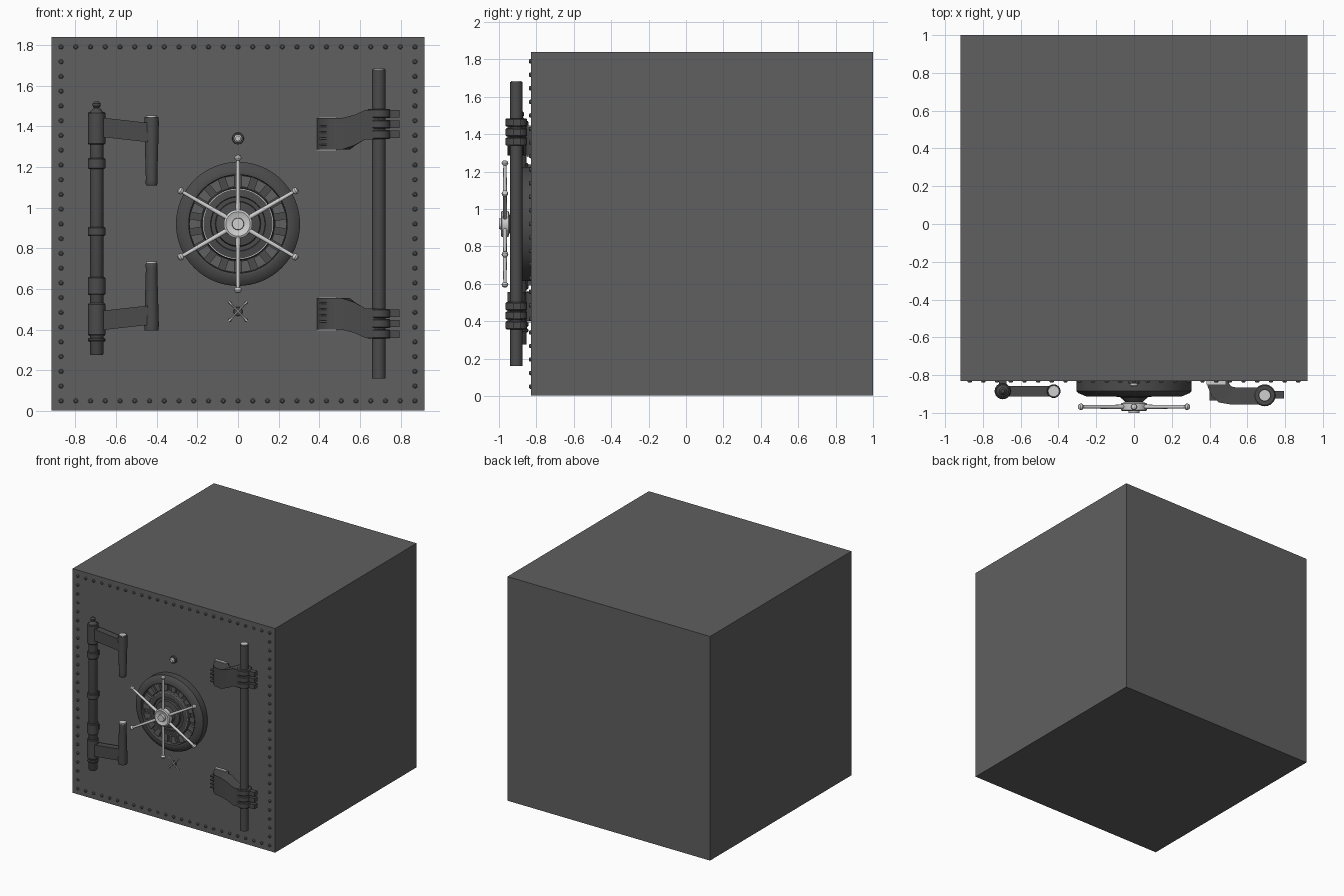
import bpy, bmesh, math
from mathutils import Matrix, Euler

if "Cube" in bpy.data.objects:
    bpy.data.objects.remove(bpy.data.objects["Cube"])

CZ = 0.92          # height of the door centre
FACE = -0.79       # y of the door's centre panel


def material(name, v):
    m = bpy.data.materials.new(name)
    m.diffuse_color = (v, v, v, 1)
    m.use_nodes = True
    m.node_tree.nodes["Principled BSDF"].inputs["Base Color"].default_value = m.diffuse_color
    return m


STEEL = material("grey steel", 0.115)
DARK = material("dark steel", 0.07)
SILVER = material("polished silver", 0.62)


def finish(name, bm, mat, angle=35):
    bmesh.ops.recalc_face_normals(bm, faces=bm.faces)
    me = bpy.data.meshes.new(name)
    bm.to_mesh(me)
    bm.free()
    me.materials.append(mat)
    me.shade_smooth()
    me.set_sharp_from_angle(angle=math.radians(angle))
    ob = bpy.data.objects.new(name, me)
    bpy.context.collection.objects.link(ob)
    return ob


def skin(bm, loops, caps=True, closed=False):
    """Join loops of points with quads."""
    rows = [[bm.verts.new(p) for p in lp] for lp in loops]
    n = len(rows[0])
    pairs = list(zip(rows, rows[1:])) + ([(rows[-1], rows[0])] if closed else [])
    for a, b in pairs:
        for i in range(n):
            j = (i + 1) % n
            bm.faces.new((a[i], a[j], b[j], b[i]))
    if caps and not closed:
        bm.faces.new(rows[0])
        bm.faces.new(rows[-1])


def add_lathe(bm, profile, loc, rot=(0, 0, 0), segs=24, closed=False):
    """Revolve (radius, height) points round local z."""
    mx = Matrix.Translation(loc) @ Euler(rot).to_matrix().to_4x4()
    loops = []
    for r, h in profile:
        ring = [(r * math.cos(2 * math.pi * i / segs), r * math.sin(2 * math.pi * i / segs), h)
                for i in range(segs)]
        loops.append([mx @ Matrix.Translation(p).to_translation() for p in ring])
    skin(bm, loops, closed=closed)


def lathe(name, profile, mat, loc=(0, 0, 0), rot=(0, 0, 0), segs=24, closed=False):
    bm = bmesh.new()
    add_lathe(bm, profile, loc, rot, segs, closed)
    return finish(name, bm, mat)


OUT = (math.pi / 2, 0, 0)   # local z points to the front


def squares(name, steps, mat, closed=False):
    """Nested squares (half size, y) about the door centre."""
    bm = bmesh.new()
    skin(bm, [[(-h, y, CZ - h), (h, y, CZ - h), (h, y, CZ + h), (-h, y, CZ + h)]
              for h, y in steps], closed=closed)
    return finish(name, bm, mat, 10)


def add_box(bm, x0, x1, y0, y1, z0, z1):
    skin(bm, [[(x0, y0, z), (x1, y0, z), (x1, y1, z), (x0, y1, z)] for z in (z0, z1)])


def strap(name, stations, mat, side):
    """Bar through stations of outer xy, inner xy, low z, high z."""
    bm = bmesh.new()
    skin(bm, [[(xo, yo, CZ + side * (a - CZ)), (xo, yo, CZ + side * (b - CZ)),
               (xi, yi, CZ + side * (b - CZ)), (xi, yi, CZ + side * (a - CZ))]
              for xo, yo, xi, yi, a, b in stations])
    return finish(name, bm, mat)


# Safe body with recessed, stepped door front
squares("safe_body", [(0.918, 1.0), (0.918, -0.83), (0.82, -0.83)], STEEL).scale = (1, 1, 1)
body = bpy.data.objects["safe_body"]
bm = bmesh.new()
bm.from_mesh(body.data)
cap = [f for f in bm.faces if all(abs(v.co.y + 0.83) < 1e-4 and abs(v.co.x) < 0.83 for v in f.verts)]
bmesh.ops.delete(bm, geom=cap, context='FACES_ONLY')
bm.to_mesh(body.data)
bm.free()
squares("door", [(0.82, -0.83), (0.792, -0.72), (0.735, -0.765), (0.735, -0.755), (0.722, -0.755),
                 (0.722, -0.772), (0.672, -0.772), (0.672, -0.782), (0.614, -0.782),
                 (0.614, FACE)], STEEL)
squares("door_trim", [(0.538, FACE + 0.003), (0.538, FACE - 0.006), (0.530, FACE - 0.006),
                      (0.530, FACE + 0.003)], SILVER, closed=True)

# Rivets round the frame and the door
for name, half, y, n in (("frame_rivets", 0.87, 0.83, 24), ("door_rivets", 0.643, 0.782, 18)):
    bm = bmesh.new()
    for i in range(n):
        t = -half + 2 * half * i / n
        for x, z in ((t, half), (half, -t), (-t, -half), (-half, t)):
            add_lathe(bm, [(0.012, y - 0.002), (0.011, y + 0.006), (0.006, y + 0.01)],
                      (x, 0, CZ + z), OUT, 8)
    finish(name, bm, STEEL)

# Round lock plate
lathe("lock_disc", [(0.305, 0.78), (0.305, 0.885), (0.295, 0.895), (0.255, 0.912), (0.245, 0.91),
                    (0.24, 0.87), (0.18, 0.87), (0.175, 0.9), (0.135, 0.905), (0.132, 0.896),
                    (0.112, 0.896), (0.108, 0.912), (0.07, 0.918), (0.065, 0.925), (0.04, 0.95)],
      DARK, (0, 0, CZ), OUT, 64)
for r, h in ((0.172, 0.901), (0.244, 0.911)):
    lathe("lock_ring", [(r - 0.002, h - 0.004), (r + 0.002, h - 0.004), (r + 0.002, h + 0.002),
                        (r - 0.002, h + 0.002)], SILVER if r < 0.2 else DARK,
          (0, 0, CZ), OUT, 64, True)
bm = bmesh.new()
for i in range(18):
    rot = Matrix.Rotation(2 * math.pi * (i + 0.5) / 18, 3, 'Y')
    skin(bm, [[rot @ Matrix.Translation(p).to_translation() for p in
               ((-0.016, y, 0.183), (0.016, y, 0.183), (0.025, y, 0.238), (-0.025, y, 0.238))]
              for y in (-0.865, -0.89)])
finish("lock_wedges", bm, STEEL).location.z = CZ

# Hand wheel with six spokes
lathe("wheel_hub", [(0.04, 0.94), (0.07, 0.95), (0.07, 0.985), (0.06, 0.99), (0.034, 0.98),
                    (0.03, 0.98), (0.028, 1.0), (0.01, 1.0)], SILVER, (0, 0, CZ), OUT, 32)
bm = bmesh.new()
for i in range(6):
    add_lathe(bm, [(0.012, 0.03), (0.009, 0.305), (0.009, 0.312), (0.016, 0.318), (0.018, 0.325),
                   (0.014, 0.335), (0.005, 0.34)], (0, -0.968, CZ), (0, i * math.pi / 3, 0), 12)
finish("wheel_spokes", bm, SILVER)

# Upper dial knob
lathe("knob_base", [(0.046, 0.78), (0.046, 0.815), (0.038, 0.82), (0.034, 0.812), (0.03, 0.812),
                    (0.028, 0.845)], DARK, (0, 0, 1.34), OUT)
lathe("knob_ring", [(0.036, 0.81), (0.040, 0.81), (0.040, 0.822), (0.036, 0.822)], SILVER,
      (0, 0, 1.34), OUT, 24, True)
lathe("knob_cap", [(0.02, 0.83), (0.02, 0.855), (0.012, 0.862)], SILVER, (0, 0, 1.34), OUT)

# Lower cross-shaped key handle
lathe("key_plate", [(0.034, 0.78), (0.034, 0.805), (0.02, 0.835)], DARK, (0, 0, 0.49), OUT)
for mat, w, name in ((DARK, 0.013, "key_handle"), (SILVER, 0.005, "key_handle_ridge")):
    bm = bmesh.new()
    for a in (0.75, -0.75, math.pi - 0.75, math.pi + 0.75):
        add_lathe(bm, [(w, 0), (w * 0.7, 0.04), (w, 0.06), (w * 0.6, 0.068)],
                  (0, -0.82 if mat is DARK else -0.833, 0.49), (0, a, 0), 10)
    finish(name, bm, mat)

# Left pressure rod with collars
ROD = (-0.695, -0.885, 0)
lathe("left_rod", [(0.03, 0.275), (0.033, 0.28), (0.033, 1.47), (0.02, 1.485), (0.012, 1.49),
                   (0.02, 1.5), (0.02, 1.512), (0.01, 1.522)], DARK, ROD)
bm = bmesh.new()
for a, b in ((1.19, 1.245), (0.86, 0.905), (0.57, 0.66), (0.34, 0.36), (1.31, 1.47), (0.37, 0.53)):
    add_lathe(bm, [(0.038, a), (0.043, a + 0.006), (0.043, b - 0.006), (0.038, b)], ROD)
for z in (1.217, 0.882, 0.61):
    add_box(bm, -0.715, -0.675, -0.885, -0.76, z - 0.02, z + 0.02)
finish("left_rod_collars", bm, DARK)

# Right hinge post
POST = (0.692, -0.907, 0)
lathe("right_post", [(0.033, 0.16), (0.033, 1.68)], DARK, POST)
lathe("right_post_cap", [(0.028, 1.678), (0.028, 1.685)], SILVER, POST)

for side, tag in ((1, "upper"), (-1, "lower")):
    def mz(z):
        return CZ + side * (z - CZ)

    # Left arm and its grip
    strap(tag + "_left_arm", [(-0.695, -0.912, -0.695, -0.858, 1.35, 1.445),
                              (-0.425, -0.912, -0.425, -0.858, 1.32, 1.415)], DARK, side)
    lathe(tag + "_grip", [(0.026, mz(1.11)), (0.03, mz(1.12)), (0.028, mz(1.14)),
                          (0.036, mz(1.42)), (0.034, mz(1.445))], DARK, (-0.425, -0.885, 0))
    z = 1.444 if side > 0 else 0.728
    lathe(tag + "_grip_cap", [(0.027, z), (0.027, z + 0.008)], SILVER, (-0.425, -0.885, 0))
    # Curved hinge strap
    strap(tag + "_hinge_strap", [
        (0.385, -0.78, 0.50, -0.78, 1.285, 1.44), (0.39, -0.86, 0.50, -0.835, 1.285, 1.44),
        (0.41, -0.91, 0.51, -0.855, 1.285, 1.44), (0.45, -0.945, 0.525, -0.863, 1.285, 1.44),
        (0.51, -0.955, 0.55, -0.866, 1.285, 1.44), (0.57, -0.955, 0.575, -0.866, 1.305, 1.455),
        (0.625, -0.955, 0.625, -0.866, 1.335, 1.48), (0.69, -0.955, 0.69, -0.866, 1.335, 1.48)],
        DARK, side)
    # Silver edging of the strap's foot
    bm = bmesh.new()
    for z in (1.283, 1.442):
        add_box(bm, 0.383, 0.485, -0.85, -0.785, mz(z) - 0.004, mz(z) + 0.004)
    add_box(bm, 0.379, 0.386, -0.80, -0.785, *sorted((mz(1.28), mz(1.445))))
    finish(tag + "_hinge_edging", bm, SILVER)
    # Knuckles and tabs
    bm = bmesh.new()
    for z in (1.462, 1.41, 1.36):
        z = mz(z)
        add_lathe(bm, [(0.052, z - 0.022), (0.058, z - 0.017), (0.058, z + 0.017),
                       (0.052, z + 0.022)], POST)
        add_box(bm, 0.70, 0.795, -0.925, -0.885, z - 0.018, z + 0.018)
    finish(tag + "_hinge_knuckles", bm, DARK)
    # Ribs on the strap's foot
    bm = bmesh.new()
    for z in (1.31, 1.34, 1.37, 1.40):
        add_box(bm, 0.40, 0.47, -0.935, -0.88, mz(z) - 0.004, mz(z) + 0.004)
    finish(tag + "_hinge_ribs", bm, DARK)
